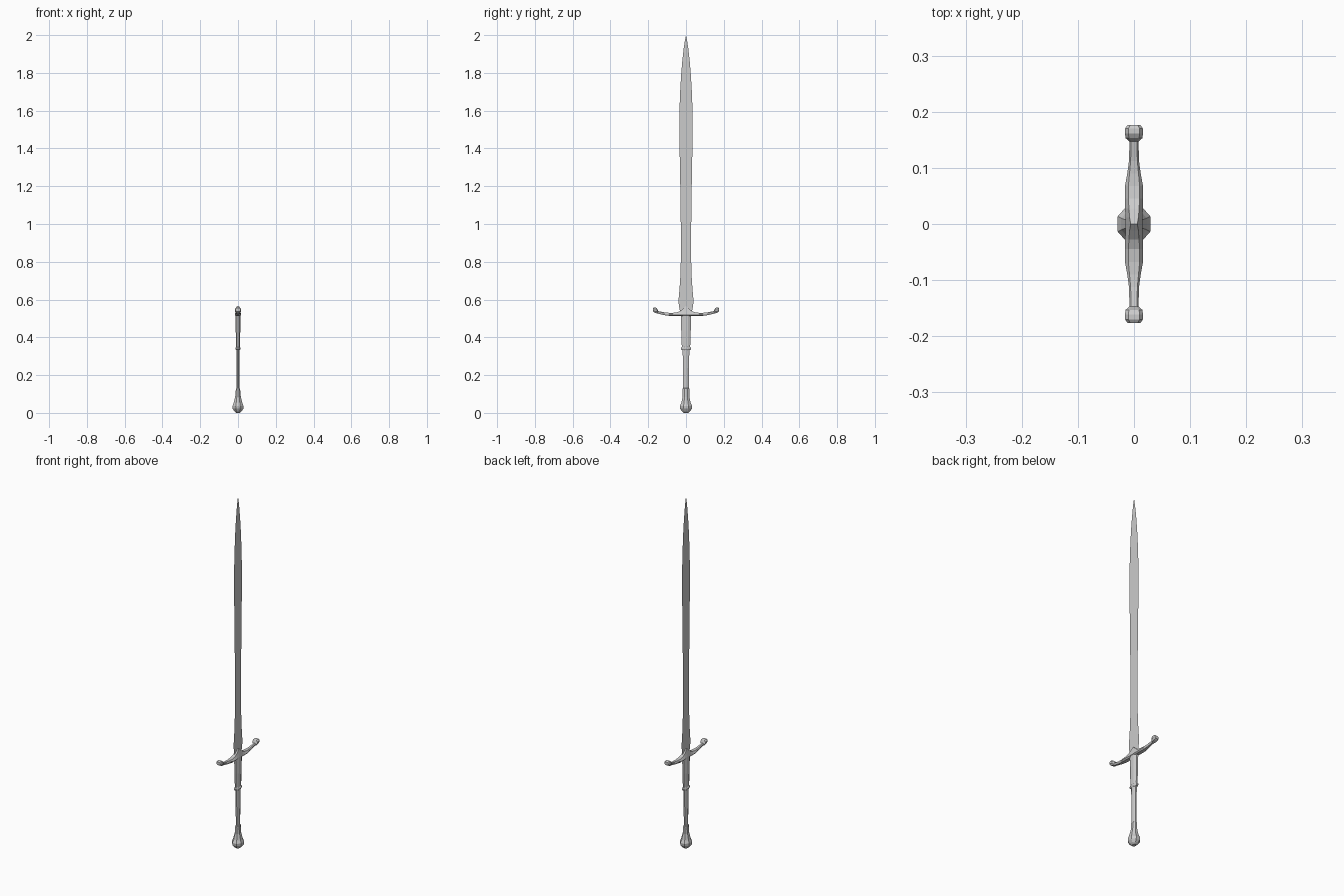
import bpy, math


def make(name, verts, faces):
    mesh = bpy.data.meshes.new(name)
    mesh.from_pydata(verts, [], faces)
    mesh.update()
    ob = bpy.data.objects.new(name, mesh)
    bpy.context.collection.objects.link(ob)
    return ob


def skin(name, rings):
    """Join equal rings of points into a closed tube."""
    n = len(rings[0])
    verts = [p for r in rings for p in r]
    faces = [(k * n + i, k * n + (i + 1) % n, (k + 1) * n + (i + 1) % n, (k + 1) * n + i)
             for k in range(len(rings) - 1) for i in range(n)]
    faces.append(tuple(reversed(range(n))))
    faces.append(tuple(range(len(verts) - n, len(verts))))
    return make(name, verts, faces)


def upright(name, profile, n):
    """Elliptical lathe; profile rows are z, half x, half y."""
    s = 1 / math.cos(math.pi / n)
    ang = [2 * math.pi * (i + 0.5) / n for i in range(n)]
    return skin(name, [[(hx * s * math.cos(a), hy * s * math.sin(a), z) for a in ang]
                       for z, hx, hy in profile])


# pommel
upright("pommel", [(0, .010, .012), (.008, .019, .022), (.022, .028, .031),
                   (.036, .029, .033), (.052, .023, .025), (.085, .015, .018),
                   (.128, .011, .018), (.132, .007, .013)], 8)

# lower and upper grip, with the collar between them
upright("lower_grip", [(.12, .008, .015), (.24, .008, .016), (.345, .009, .018)], 8)
upright("upper_grip", [(.335, .010, .021), (.345, .010, .022), (.43, .012, .025),
                       (.515, .013, .027), (.53, .012, .016)], 8)
upright("grip_collar", [(.333, .010, .023), (.338, .013, .027),
                        (.345, .013, .027), (.350, .010, .023)], 8)

# crossguard: rows are y, bottom z, top z, half x, half x of top; mirrored about y = 0
half = [(0, .512, .566, .015, .006), (.012, .512, .555, .015, .008),
        (.028, .512, .541, .016, .009), (.045, .512, .533, .016, .010),
        (.068, .512, .530, .016, .010), (.090, .514, .530, .012, .008),
        (.112, .517, .532, .009, .006), (.147, .525, .539, .008, .005),
        (.153, .527, .553, .015, .009), (.161, .529, .558, .016, .010),
        (.170, .533, .558, .016, .010), (.176, .538, .554, .012, .007)]
rows = [(-y, *r) for y, *r in reversed(half[1:])] + half
rings = []
for y, b, t, hx, top in rows:
    lo, hi = b + .35 * (.016), b + .65 * (.016)
    if abs(y) > .15:
        lo, hi = b + .3 * (t - b), b + .7 * (t - b)
    rings.append([(x, y, z) for x, z in
                  ((-top, b), (-hx, lo), (-hx, hi), (-top, t),
                   (top, t), (hx, hi), (hx, lo), (top, b))])
skin("crossguard", rings)

# blade: a thin flat sheet with a centre line; rows are z, half width
edge = [(.53, .030), (.545, .033), (.565, .037), (.59, .040), (.615, .038),
        (.66, .034), (.72, .030), (.82, .027), (.95, .027), (1.1, .029),
        (1.25, .031), (1.4, .034), (1.52, .035), (1.62, .034), (1.72, .030),
        (1.8, .025), (1.87, .019), (1.93, .012), (1.97, .006)]
verts = [(0, s * w, z) for z, w in edge for s in (-1, 0, 1)] + [(0, 0, 2)]
faces = []
for k in range(len(edge) - 1):
    for i in (0, 1):
        a = 3 * k + i
        faces.append((a, a + 1, a + 4, a + 3))
e = len(verts) - 1
faces += [(e - 3, e - 2, e), (e - 2, e - 1, e)]
make("blade", verts, faces)
